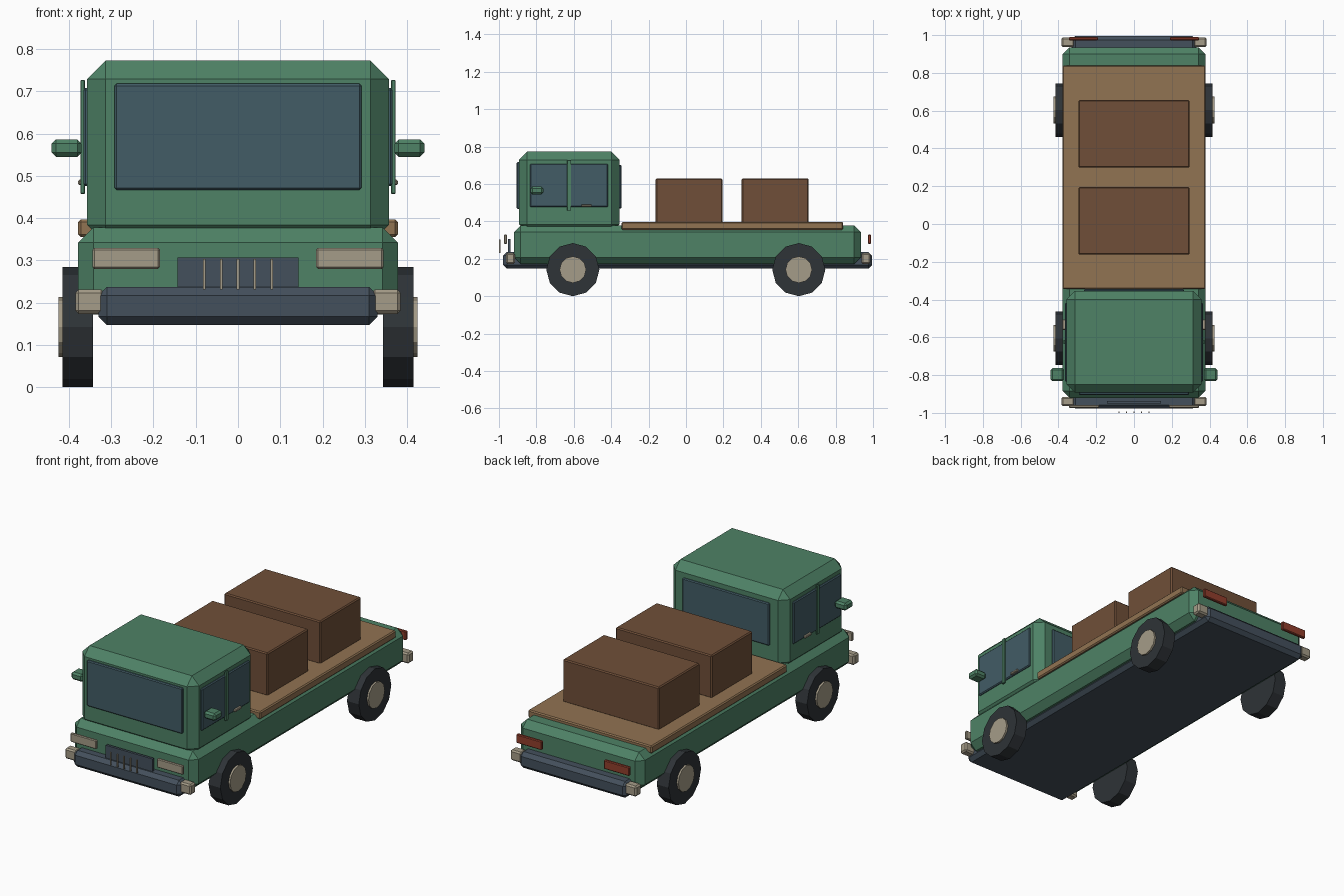
import bpy, bmesh
from math import pi
from mathutils import Matrix

if "Cube" in bpy.data.objects:
    bpy.data.objects.remove(bpy.data.objects["Cube"])


def paint(name, r, g, b):
    m = bpy.data.materials.new(name)
    m.diffuse_color = [((c / 255 + 0.055) / 1.055) ** 2.4 for c in (r, g, b)] + [1]
    m.use_nodes = True
    m.node_tree.nodes["Principled BSDF"].inputs["Base Color"].default_value = m.diffuse_color
    return m


green = paint("green_paint", 78, 130, 102)
slate = paint("slate", 68, 80, 92)
glass = paint("glass", 66, 92, 102)
wood = paint("wood", 145, 115, 82)
brown = paint("crate_brown", 112, 79, 56)
cream = paint("cream", 165, 156, 136)
rubber = paint("rubber", 46, 51, 55)
red = paint("red_lens", 145, 62, 44)


def finish(name, bm, mat):
    me = bpy.data.meshes.new(name)
    bm.to_mesh(me)
    bm.free()
    me.materials.append(mat)
    ob = bpy.data.objects.new(name, me)
    bpy.context.collection.objects.link(ob)
    return ob


def box(name, mat, x, y, z, bevel=0.0):
    """Chamfered box from (min, max) ranges."""
    bm = bmesh.new()
    size = [b - a for a, b in (x, y, z)]
    mid = [(a + b) / 2 for a, b in (x, y, z)]
    bmesh.ops.create_cube(bm, size=1, matrix=Matrix.Translation(mid) @ Matrix.Diagonal(size + [1]))
    if bevel:
        bmesh.ops.bevel(bm, geom=bm.edges[:], offset=bevel, segments=1,
                        profile=0.5, affect='EDGES')
    return finish(name, bm, mat)


def pair(name, mat, x, y, z, bevel=0.0):
    """The same box on both sides of x = 0."""
    box(name + "_right", mat, x, y, z, bevel)
    box(name + "_left", mat, (-x[1], -x[0]), y, z, bevel)


def disc(name, mat, radius, x0, x1, y, z):
    bm = bmesh.new()
    place = Matrix.Translation(((x0 + x1) / 2, y, z)) @ Matrix.Rotation(pi / 2, 4, 'Y')
    bmesh.ops.create_cone(bm, cap_ends=True, segments=12, radius1=radius, radius2=radius,
                          depth=abs(x1 - x0), matrix=place)
    return finish(name, bm, mat)


# Chassis slab whose ends form the bumpers, with bumper corner caps
box("chassis", slate, (-0.33, 0.33), (-0.978, 0.995), (0.147, 0.237), 0.02)
pair("front_bumper_cap", cream, (0.316, 0.385), (-0.963, -0.915), (0.173, 0.231), 0.008)
pair("rear_bumper_cap", cream, (0.316, 0.385), (0.937, 0.987), (0.173, 0.231), 0.008)

# Body and cab
box("body", green, (-0.378, 0.378), (-0.92, 0.935), (0.172, 0.378), 0.036)
box("cab", green, (-0.357, 0.357), (-0.893, -0.355), (0.34, 0.773), 0.044)

# Windows
box("windshield", glass, (-0.292, 0.292), (-0.905, -0.885), (0.466, 0.718), 0.005)
box("rear_window", glass, (-0.265, 0.265), (-0.36, -0.345), (0.468, 0.702), 0.005)
pair("side_window", glass, (0.35, 0.366), (-0.835, -0.418), (0.476, 0.708), 0.005)
pair("window_pillar", green, (0.362, 0.373), (-0.636, -0.614), (0.457, 0.727), 0.002)
pair("door_handle", cream, (0.362, 0.378), (-0.56, -0.505), (0.478, 0.491), 0.003)
pair("side_mirror", green, (0.37, 0.441), (-0.832, -0.763), (0.545, 0.586), 0.01)

# Lights and grille
pair("headlight", cream, (0.185, 0.344), (-0.973, -0.957), (0.28, 0.329), 0.004)
pair("tail_light", red, (0.19, 0.345), (0.972, 0.99), (0.28, 0.329), 0.004)
box("grille_panel", slate, (-0.143, 0.143), (-0.951, -0.937), (0.237, 0.307))
for i in range(5):
    x = (i - 2) * 0.04
    box(f"grille_bar_{i + 1}", cream, (x - 0.003, x + 0.003), (-1.0, -0.992), (0.231, 0.303))

# Load deck and crates
box("load_deck", wood, (-0.378, 0.378), (-0.345, 0.84), (0.355, 0.397), 0.006)
for name, y in (("front_crate", -0.162), ("rear_crate", 0.298)):
    box(name, brown, (-0.294, 0.294), (y, y + 0.358), (0.392, 0.629), 0.006)

# Wheels
for end, y in (("front", -0.605), ("rear", 0.603)):
    for side, s in (("right", 1), ("left", -1)):
        disc(f"{end}_{side}_tyre", rubber, 0.142, s * 0.343, s * 0.415, y, 0.142)
        disc(f"{end}_{side}_hub", cream, 0.071, s * 0.405, s * 0.425, y, 0.142)
